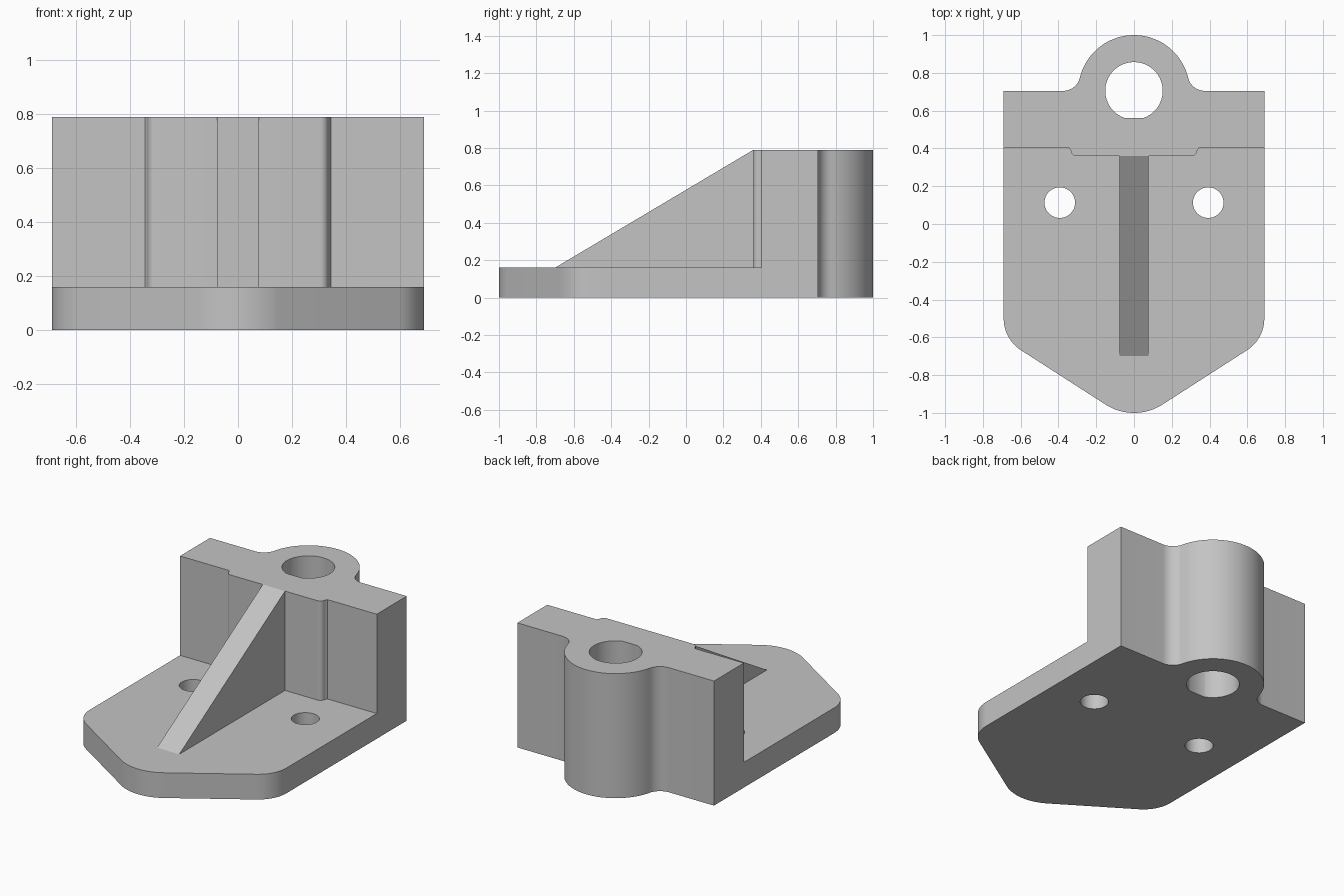
import bpy
import bmesh
from math import sin, cos, radians, degrees, asin, sqrt

if "Cube" in bpy.data.objects:
    bpy.data.objects.remove(bpy.data.objects["Cube"], do_unlink=True)

HEIGHT, PLATE_TOP = 0.79, 0.16
HALF_WIDTH, WALL_FRONT, WALL_BACK = 0.69, 0.405, 0.705
PAD_FRONT = 0.36

grey = bpy.data.materials.new("plain grey")
grey.use_nodes = True
grey.diffuse_color = (0.55, 0.55, 0.55, 1)
grey.node_tree.nodes["Principled BSDF"].inputs["Base Color"].default_value = (0.55, 0.55, 0.55, 1)


def arc(cx, cy, r, start, end, steps=12):
    angles = [radians(start + (end - start) * i / steps) for i in range(steps + 1)]
    return [(cx + r * cos(a), cy + r * sin(a)) for a in angles]


def mirrored(half):
    """Close a right-hand half outline with its reflection in x."""
    return half + [(-x, y) for x, y in reversed(half) if abs(x) > 1e-5]


def prism(name, loops, offset, place):
    """Fill an outline with holes, then extrude it along offset."""
    bm = bmesh.new()
    edges = []
    for loop in loops:
        verts = [bm.verts.new(place(*p)) for p in loop]
        edges += [bm.edges.new((v, verts[i - 1])) for i, v in enumerate(verts)]
    bmesh.ops.triangle_fill(bm, use_beauty=True, edges=edges, normal=offset)
    result = bmesh.ops.extrude_face_region(bm, geom=bm.faces[:])
    moved = [g for g in result["geom"] if isinstance(g, bmesh.types.BMVert)]
    bmesh.ops.translate(bm, verts=moved, vec=offset)
    bmesh.ops.recalc_face_normals(bm, faces=bm.faces[:])
    mesh = bpy.data.meshes.new(name)
    bm.to_mesh(mesh)
    bm.free()
    mesh.materials.append(grey)
    obj = bpy.data.objects.new(name, mesh)
    bpy.context.collection.objects.link(obj)
    bpy.ops.object.select_all(action="DESELECT")
    obj.select_set(True)
    bpy.context.view_layer.objects.active = obj
    bpy.ops.object.shade_smooth_by_angle(angle=radians(30))
    return obj


def flat(x, y):
    return (x, y, 0)


# Raised pad on the wall front, shared by wall and plate
pad = arc(0.305, PAD_FRONT + 0.03, 0.03, -90, 0, 8)
pad += [(0.345, WALL_FRONT), (HALF_WIDTH, WALL_FRONT)]

# Wall with the round boss blended into its back
boss_r, blend_r = 0.295, 0.09
blend_x = sqrt(boss_r ** 2 + 2 * boss_r * blend_r)
tangent = degrees(asin(blend_r / (boss_r + blend_r)))
wall_half = pad + [(HALF_WIDTH, WALL_BACK)]
wall_half += arc(blend_x, WALL_BACK + blend_r, blend_r, 270, 180 + tangent)
wall_half += arc(0, WALL_BACK, boss_r, tangent, 90, 24)[1:]

# Bore with a narrow flat on its front side
bore = arc(0, WALL_BACK, 0.152, -70, 250, 56)
prism("wall_with_boss", [mirrored(wall_half), bore], (0, 0, HEIGHT), flat)

# Pointed base plate with two bolt holes
plate_half = arc(0, -0.72, 0.28, -90, -57.2) + arc(0.49, -0.5, 0.2, -57.2, 0)
plate_half += list(reversed(pad))
holes = [arc(side * 0.393, 0.113, 0.081, 0, 360, 40)[:-1] for side in (-1, 1)]
prism("base_plate", [mirrored(plate_half)] + holes, (0, 0, PLATE_TOP), flat)

# Triangular stiffening rib
rib_half = 0.078
rib = [(-0.7, PLATE_TOP), (PAD_FRONT, PLATE_TOP), (PAD_FRONT, HEIGHT)]
prism("rib", [rib], (2 * rib_half, 0, 0), lambda y, z: (-rib_half, y, z))
